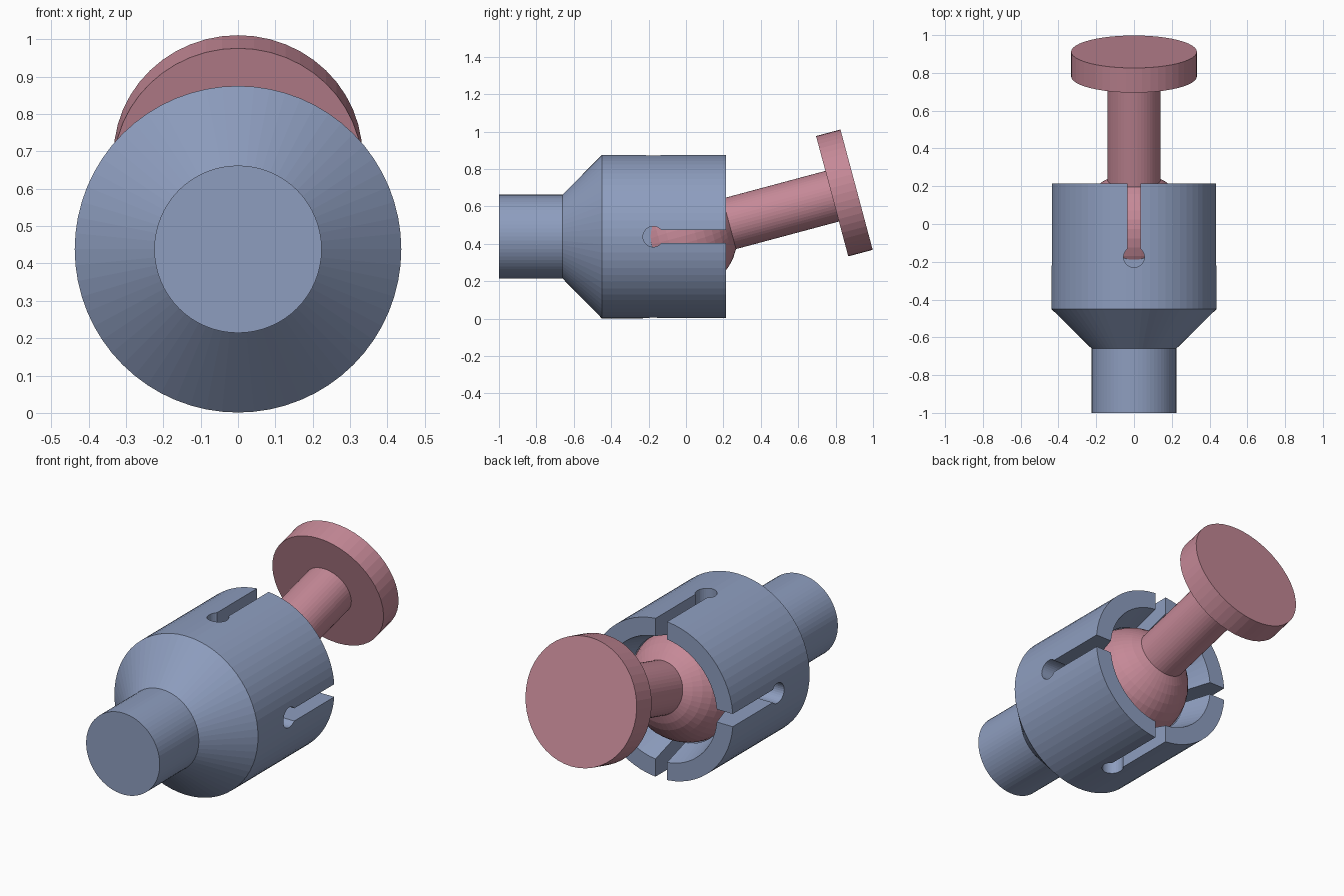
import bpy, bmesh
from math import sin, cos, pi, radians, sqrt
from mathutils import Matrix, Vector

if "Cube" in bpy.data.objects:
    bpy.data.objects.remove(bpy.data.objects["Cube"])

AXIS_Z = 0.438      # height of the socket axis
PIVOT_Y = -0.025    # ball centre
BALL_R = 0.30


def material(name, colour):
    m = bpy.data.materials.new(name)
    m.diffuse_color = (*colour, 1)
    m.use_nodes = True
    m.node_tree.nodes["Principled BSDF"].inputs["Base Color"].default_value = m.diffuse_color
    return m


def add_object(name, bm, mat=None):
    bmesh.ops.recalc_face_normals(bm, faces=bm.faces)
    mesh = bpy.data.meshes.new(name)
    bm.to_mesh(mesh)
    bm.free()
    ob = bpy.data.objects.new(name, mesh)
    bpy.context.collection.objects.link(ob)
    if mat:
        mesh.materials.append(mat)
    return ob


def lathe(name, profile, mat, segments=64):
    """Revolve (y, radius) points around the local y axis."""
    bm = bmesh.new()
    verts = [bm.verts.new((r, y, 0)) for y, r in profile]
    edges = [bm.edges.new(pair) for pair in zip(verts, verts[1:])]
    bmesh.ops.spin(bm, geom=verts + edges, cent=(0, 0, 0), axis=(0, 1, 0),
                   angle=2 * pi, steps=segments, use_duplicate=False)
    bmesh.ops.remove_doubles(bm, verts=bm.verts, dist=1e-5)
    return add_object(name, bm, mat)


def arc(radius, centre, y_start, y_end, steps):
    """Points of a ball outline, evenly spaced in angle from y_start to y_end."""
    from math import acos
    a = acos(max(-1, min(1, (y_start - centre) / radius)))
    b = acos(max(-1, min(1, (y_end - centre) / radius)))
    angles = [a + (b - a) * i / steps for i in range(steps + 1)]
    return [(centre + radius * cos(t), radius * abs(sin(t))) for t in angles]


blue = material("socket_blue", (0.27, 0.34, 0.52))
pink = material("stud_pink", (0.56, 0.25, 0.31))

# Socket body: shank, cone, cup wall, flared mouth and spherical seat
cavity_r = BALL_R + 0.004
profile = [(-1, 0), (-1, 0.224), (-0.66, 0.224), (-0.45, 0.437),
           (0.215, 0.437), (0.215, 0.34)]
profile += arc(cavity_r, PIVOT_Y, 0.06, PIVOT_Y - cavity_r, 14)
socket = lathe("socket", profile, blue)
socket.location.z = AXIS_Z

# Four keyhole slots around the cup wall
hole_y, hole_r, half_w = -0.175, 0.055, 0.035
start = pi / 2 - radians(50.5)
hole_top = hole_y + sqrt(hole_r ** 2 - half_w ** 2)
outline = [(half_w, 0.3), (half_w, hole_top)]
a0 = radians(50.5)
for i in range(1, 24):
    t = a0 - (pi + 2 * a0) * i / 24
    outline.append((hole_r * cos(t), hole_y + hole_r * sin(t)))
outline += [(-half_w, hole_top), (-half_w, 0.3)]

bm = bmesh.new()
for k in range(4):
    turn = Matrix.Rotation(k * pi / 2, 4, 'Y')
    face = bm.faces.new([bm.verts.new(turn @ Vector((x, y, 0.255))) for x, y in outline])
    ext = bmesh.ops.extrude_face_region(bm, geom=[face], use_keep_orig=True)
    moved = [g for g in ext["geom"] if isinstance(g, bmesh.types.BMVert)]
    bmesh.ops.translate(bm, verts=moved, vec=turn @ Vector((0, 0, 0.3)))
cutter = add_object("slot_cutter", bm)
cutter.location.z = AXIS_Z
cutter.hide_render = True

cut = socket.modifiers.new("slots", 'BOOLEAN')
cut.operation = 'DIFFERENCE'
cut.solver = 'EXACT'
cut.object = cutter
bpy.context.view_layer.objects.active = socket
bpy.ops.object.modifier_apply(modifier=cut.name)
bpy.data.objects.remove(cutter)

# Ball stud: ball, stem and round end plate, tilted upwards
stem_r = 0.14
neck = sqrt(BALL_R ** 2 - stem_r ** 2)
profile = arc(BALL_R, 0, -BALL_R, neck, 16)
profile += [(0.835, stem_r), (0.835, 0.333), (0.97, 0.333), (0.97, 0)]
stud = lathe("ball_stud", profile, pink, 48)
stud.location = (0, PIVOT_Y, AXIS_Z)
stud.rotation_euler.x = radians(15)
